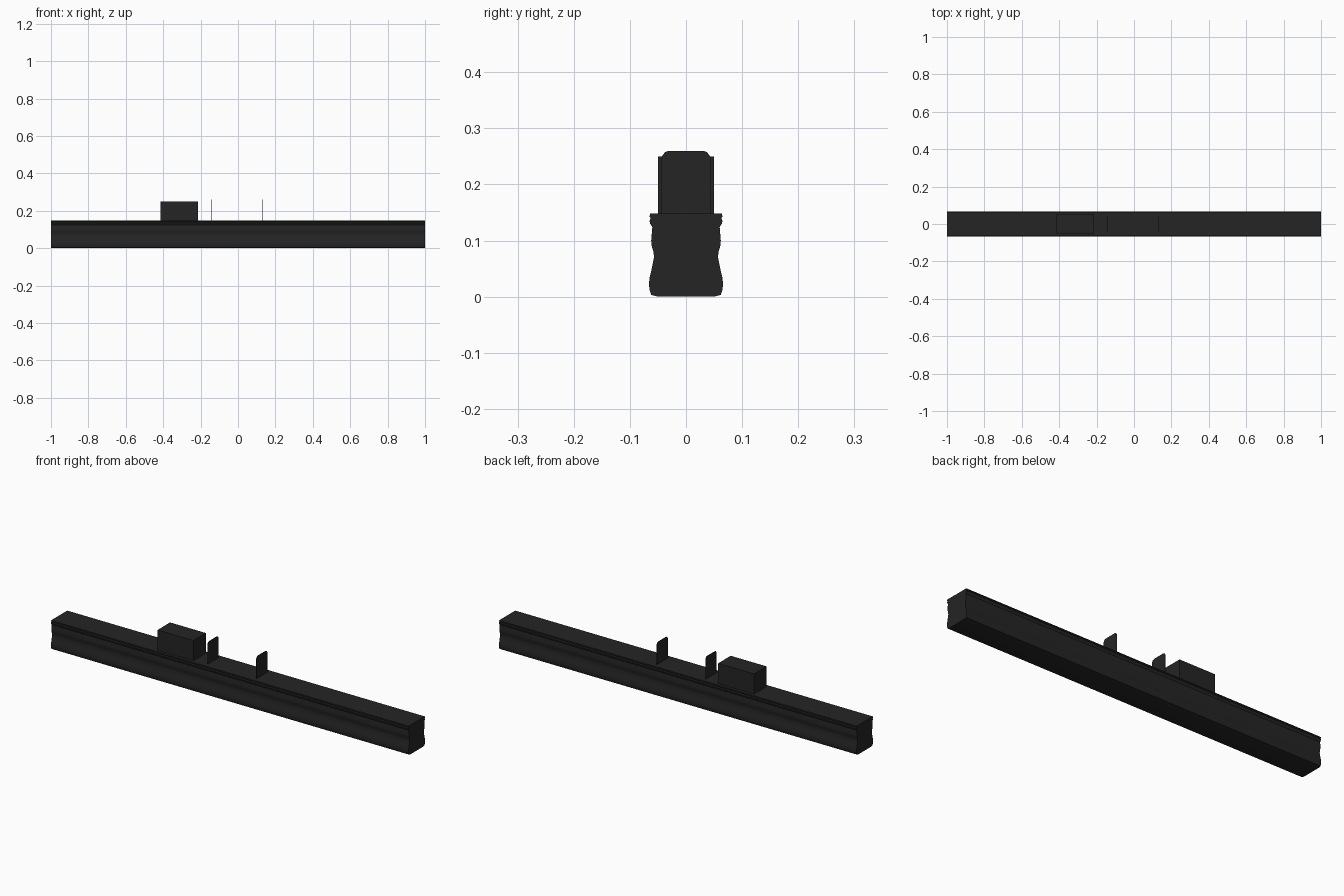
import bpy
import bmesh
import math
from mathutils import Vector

if "Cube" in bpy.data.objects:
    bpy.data.objects.remove(bpy.data.objects["Cube"], do_unlink=True)

# Single matte black finish
black = bpy.data.materials.new("matte_black")
black.use_nodes = True
colour = (0.018, 0.018, 0.018, 1)
black.diffuse_color = colour
shader = next(n for n in black.node_tree.nodes if n.type == "BSDF_PRINCIPLED")
shader.inputs["Base Color"].default_value = colour


def extrude_section(name, half, x_min, x_max, smooth=False):
    """Mirror a right-hand (y, z) outline and sweep it along x."""
    outline = half + [(-y, z) for y, z in reversed(half)]
    bm = bmesh.new()
    face = bm.faces.new([bm.verts.new((x_min, y, z)) for y, z in outline])
    swept = bmesh.ops.extrude_face_region(bm, geom=[face], use_keep_orig=True)
    moved = [v for v in swept["geom"] if isinstance(v, bmesh.types.BMVert)]
    bmesh.ops.translate(bm, verts=moved, vec=Vector((x_max - x_min, 0, 0)))
    bmesh.ops.recalc_face_normals(bm, faces=bm.faces)
    mesh = bpy.data.meshes.new(name)
    bm.to_mesh(mesh)
    bm.free()
    mesh.materials.append(black)
    obj = bpy.data.objects.new(name, mesh)
    bpy.context.collection.objects.link(obj)
    if smooth:
        bpy.ops.object.select_all(action="DESELECT")
        obj.select_set(True)
        bpy.context.view_layer.objects.active = obj
        bpy.ops.object.shade_smooth_by_angle(angle=math.radians(30))
    return obj


# Long rail with moulded sides
rail_half = [
    (0.05, 0), (0.062, 0.003), (0.065, 0.012), (0.066, 0.022), (0.065, 0.033),
    (0.061, 0.05), (0.057, 0.07), (0.058, 0.08), (0.061, 0.09),
    (0.062, 0.1), (0.061, 0.112), (0.06, 0.124), (0.064, 0.13),
    (0.065, 0.135), (0.063, 0.14), (0.065, 0.143), (0.064, 0.148),
]
extrude_section("rail", rail_half, -1, 1, smooth=True)

# Block standing on the rail
extrude_section("top_block", [(0.05, 0.145), (0.05, 0.25)], -0.415, -0.215)

# Thin upright tabs with rounded shoulders
tab_half = [(0.044, 0.145), (0.044, 0.248), (0.041, 0.253),
            (0.037, 0.258), (0.03, 0.26)]
for name, x in (("right_tab", -0.14), ("left_tab", 0.133)):
    extrude_section(name, tab_half, x - 0.001, x + 0.001)
